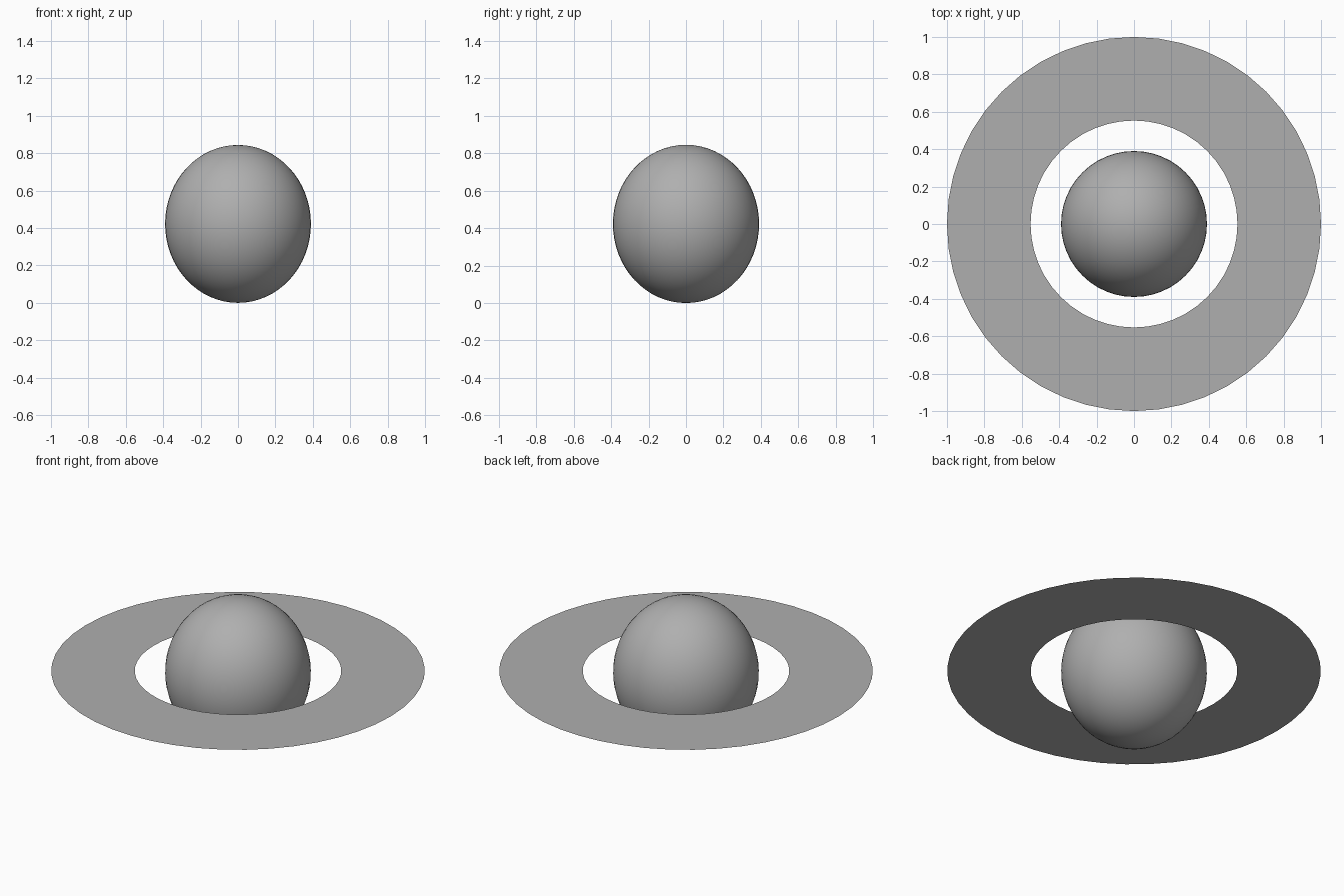
import bpy
import bmesh
import math
from mathutils import Vector

cube = bpy.data.objects.get("Cube")
if cube:
    bpy.data.objects.remove(cube, do_unlink=True)

HALF_HEIGHT = 0.422
RING_HEIGHT = 0.428
SEGMENTS = 48

# Single plain grey for both parts
grey = bpy.data.materials.new("mid_grey")
grey.use_nodes = True
colour = (0.43, 0.43, 0.43, 1)
grey.diffuse_color = colour
grey.node_tree.nodes["Principled BSDF"].inputs["Base Color"].default_value = colour


def add_part(name, bm, height):
    """Turn a bmesh into a smooth shaded object at the given height."""
    bmesh.ops.recalc_face_normals(bm, faces=bm.faces)
    mesh = bpy.data.meshes.new(name)
    for face in bm.faces:
        face.smooth = True
    bm.to_mesh(mesh)
    bm.free()
    mesh.materials.append(grey)
    part = bpy.data.objects.new(name, mesh)
    part.location.z = height
    bpy.context.collection.objects.link(part)
    return part


# Planet body: a sphere slightly taller than it is wide
bm = bmesh.new()
bmesh.ops.create_uvsphere(bm, u_segments=SEGMENTS, v_segments=32, radius=1)
bmesh.ops.scale(bm, vec=Vector((0.39, 0.39, HALF_HEIGHT)), verts=bm.verts)
add_part("planet", bm, HALF_HEIGHT)

# Flat ring: one radial edge spun around the vertical axis
bm = bmesh.new()
inner = bm.verts.new((0.553, 0, 0))
outer = bm.verts.new((1, 0, 0))
edge = bm.edges.new((inner, outer))
bmesh.ops.spin(bm, geom=[inner, outer, edge], cent=(0, 0, 0), axis=(0, 0, 1),
               angle=math.tau, steps=SEGMENTS, use_merge=False)
bmesh.ops.remove_doubles(bm, verts=bm.verts, dist=0.0001)
ring = add_part("ring", bm, RING_HEIGHT)

# Face the sheet upwards
if ring.data.polygons[0].normal.z < 0:
    ring.data.flip_normals()
